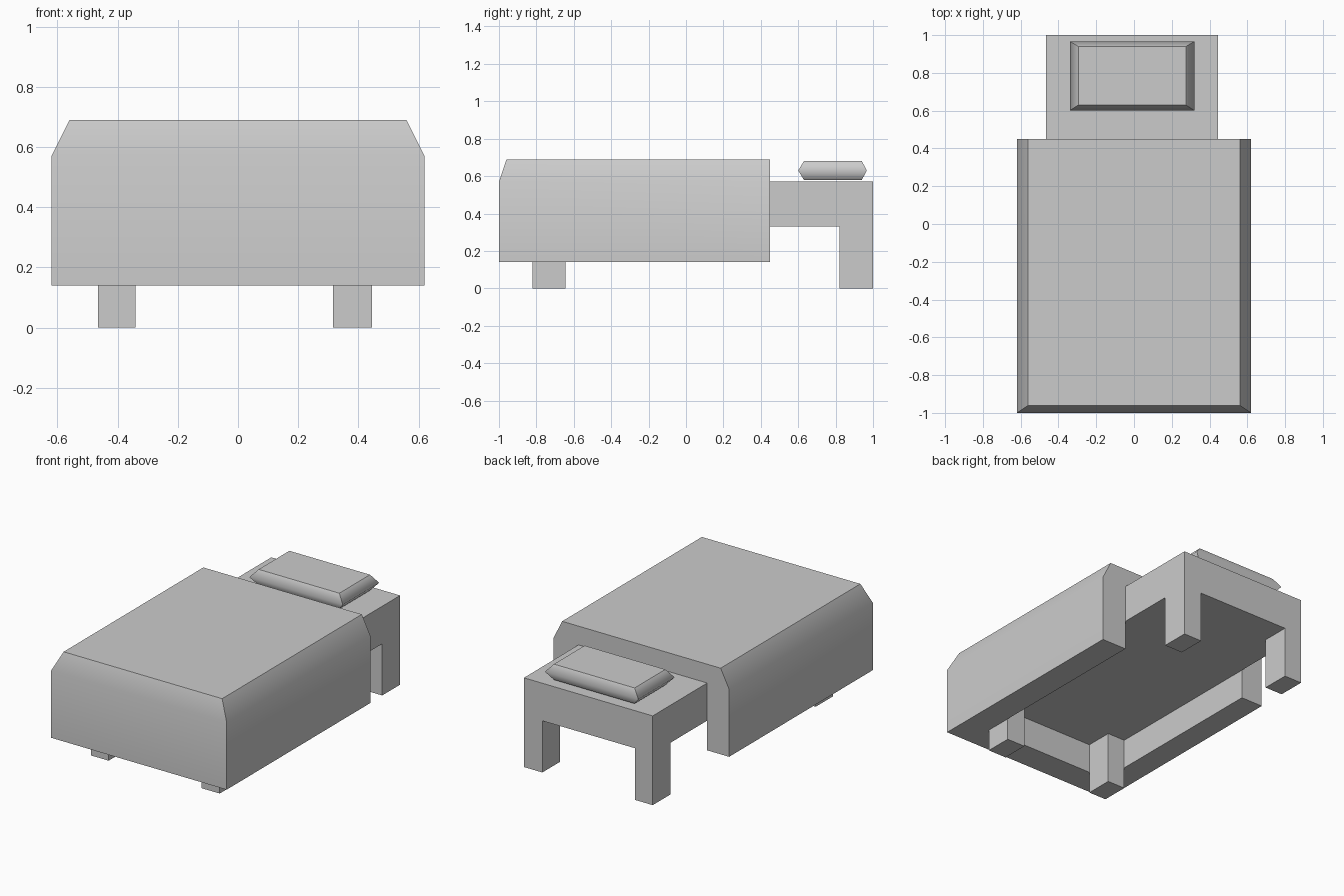
import bpy, bmesh

if "Cube" in bpy.data.objects:
    bpy.data.objects.remove(bpy.data.objects["Cube"])


def finish(name, bm):
    bmesh.ops.recalc_face_normals(bm, faces=bm.faces)
    mesh = bpy.data.meshes.new(name)
    bm.to_mesh(mesh)
    bm.free()
    obj = bpy.data.objects.new(name, mesh)
    bpy.context.collection.objects.link(obj)
    return obj


def loft(name, rings, soft, closed=True):
    """Skin rectangular rings (x0, x1, y0, y1, z); only the ring edges of index 'soft' shade smooth.
    If not closed, the +y side becomes one flat end face."""
    bm = bmesh.new()
    loops = []
    for x0, x1, y0, y1, z in rings:
        corners = ((x0, y1), (x0, y0), (x1, y0), (x1, y1))
        loops.append([bm.verts.new((x, y, z)) for x, y in corners])
    sides = 4 if closed else 3
    for a, b in zip(loops, loops[1:]):
        for i in range(sides):
            j = (i + 1) % 4
            bm.faces.new((a[i], a[j], b[j], b[i]))
    bm.faces.new(loops[0])
    bm.faces.new(loops[-1])
    if not closed:
        bm.faces.new([r[0] for r in loops] + [r[3] for r in reversed(loops)])
    soft_verts = set(loops[soft])
    for e in bm.edges:
        e.smooth = all(v in soft_verts for v in e.verts)
    for f in bm.faces:
        f.smooth = True
    return finish(name, bm)


# Bed frame: a slab on a 3x3 grid with the corner cells pulled down as legs
xs = (-0.465, -0.34, 0.315, 0.445)
ys = (-0.82, -0.645, 0.82, 1.0)
under, top = 0.33, 0.57
bm = bmesh.new()
low = [[bm.verts.new((x, y, under)) for y in ys] for x in xs]
high = [[bm.verts.new((x, y, top)) for y in ys] for x in xs]
bottom = {}
for i in range(3):
    for j in range(3):
        cell = ((i, j), (i + 1, j), (i + 1, j + 1), (i, j + 1))
        bottom[i, j] = bm.faces.new([low[a][b] for a, b in cell])
        bm.faces.new([high[a][b] for a, b in cell])
for k in range(3):
    for e in (0, 3):
        bm.faces.new((low[k][e], low[k + 1][e], high[k + 1][e], high[k][e]))
        bm.faces.new((low[e][k], low[e][k + 1], high[e][k + 1], high[e][k]))
corner_cells = [bottom[i, j] for i in (0, 2) for j in (0, 2)]
legs = bmesh.ops.extrude_discrete_faces(bm, faces=corner_cells)["faces"]
for f in legs:
    for v in f.verts:
        v.co.z = 0
finish("bed_frame", bm)

# Blanket: thick cover draped over the frame, open at the head end
loft("blanket", [
    (-0.56, 0.56, -0.96, 0.45, 0.69),
    (-0.62, 0.62, -1.0, 0.45, 0.57),
    (-0.62, 0.62, -1.0, 0.45, 0.14),
    (-0.465, 0.445, -0.82, 0.45, 0.14),
    (-0.465, 0.445, -0.82, 0.45, 0.57),
], soft=1, closed=False)

# Pillow: low cushion with a bulging rim
loft("pillow", [
    (-0.295, 0.275, 0.63, 0.94, 0.58),
    (-0.34, 0.32, 0.60, 0.967, 0.63),
    (-0.295, 0.275, 0.63, 0.94, 0.68),
], soft=1)
